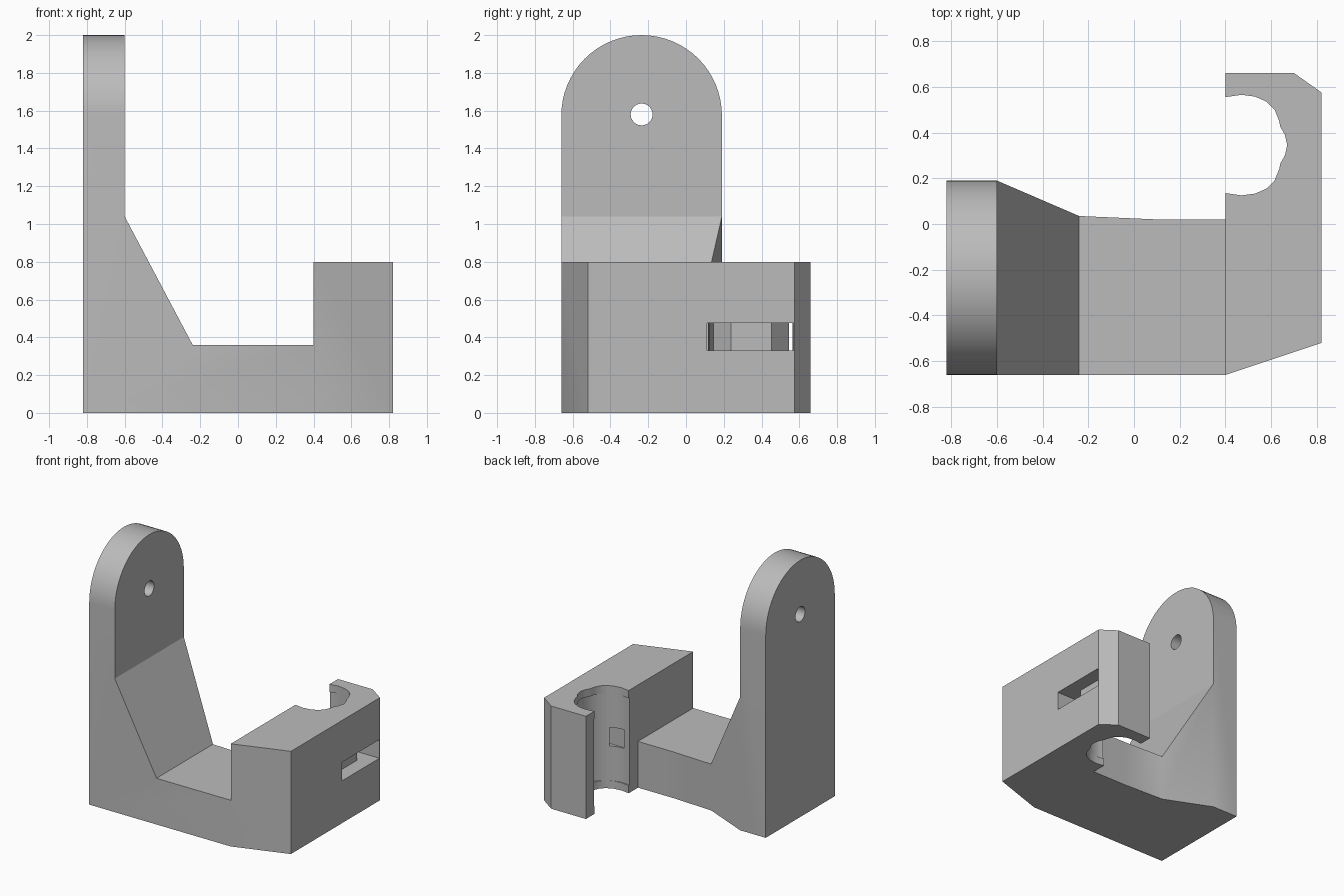
import bpy
import bmesh
from math import cos, sin, pi
from mathutils import Vector

cube = bpy.data.objects.get("Cube")
if cube:
    bpy.data.objects.remove(cube, do_unlink=True)

grey = bpy.data.materials.new("plain grey")
grey.use_nodes = True
grey.diffuse_color = (0.5, 0.5, 0.5, 1)
grey.node_tree.nodes["Principled BSDF"].inputs["Base Color"].default_value = (0.5, 0.5, 0.5, 1)


def prism(name, outline, axis, low, high):
    """Extrude a 2D outline along an axis from low to high."""
    place = {
        "x": lambda a, b, h: Vector((h, a, b)),
        "y": lambda a, b, h: Vector((a, h, b)),
        "z": lambda a, b, h: Vector((a, b, h)),
    }[axis]
    bm = bmesh.new()
    face = bm.faces.new([bm.verts.new(place(a, b, low)) for a, b in outline])
    grown = bmesh.ops.extrude_face_region(bm, geom=[face])["geom"]
    shift = place(0, 0, high - low)
    bmesh.ops.translate(bm, vec=shift, verts=[v for v in grown if isinstance(v, bmesh.types.BMVert)])
    bmesh.ops.recalc_face_normals(bm, faces=bm.faces)
    mesh = bpy.data.meshes.new(name)
    bm.to_mesh(mesh)
    bm.free()
    mesh.materials.append(grey)
    obj = bpy.data.objects.new(name, mesh)
    bpy.context.collection.objects.link(obj)
    return obj


def arc(cx, cy, r, start, end, steps):
    angles = [start + (end - start) * i / steps for i in range(steps + 1)]
    return [(cx + r * cos(t), cy + r * sin(t)) for t in angles]


def circle(cx, cy, r, sides):
    return arc(cx, cy, r, 0, 2 * pi, sides)[:-1]


def combine(body, tool, operation):
    mod = body.modifiers.new(tool.name, "BOOLEAN")
    mod.operation = operation
    mod.solver = "EXACT"
    mod.object = tool
    bpy.ops.object.select_all(action="DESELECT")
    bpy.context.view_layer.objects.active = body
    body.select_set(True)
    bpy.ops.object.modifier_apply(modifier=mod.name)
    bpy.data.objects.remove(tool, do_unlink=True)


# Bracket plan: upright, tapered web, base and clamp block
plan = [(-0.82, -0.66), (0.4, -0.66), (0.82, -0.52), (0.82, 0.575), (0.7, 0.66),
        (0.4, 0.66), (0.4, 0.02), (0.1, 0.02), (-0.24, 0.035), (-0.6, 0.19), (-0.82, 0.19)]
bracket = prism("bracket", plan, "z", 0, 2.2)

# Stepped front silhouette
steps = [(-1, -0.2), (1, -0.2), (1, 0.8), (0.4, 0.8), (0.4, 0.36),
         (-0.24, 0.36), (-0.6, 1.04), (-0.6, 2.1), (-1, 2.1)]
combine(bracket, prism("front_silhouette", steps, "y", -1, 1), "INTERSECT")

# Rounded head of the upright
mid_y, head_z = -0.235, 1.575
head = [(-0.9, -0.3), (0.9, -0.3), (0.9, head_z)]
head += arc(mid_y, head_z, 0.425, 0, pi, 32) + [(-0.9, head_z)]
combine(bracket, prism("head_silhouette", head, "x", -1.1, 1.1), "INTERSECT")

# Bolt hole through the upright
combine(bracket, prism("bolt_hole", circle(mid_y, 1.58, 0.058, 24), "x", -1, -0.4), "DIFFERENCE")

# Clamp pocket: lipped opening over the full height, rounder seat between the lips
centre_y = 0.345
half = [(0.3, 0.21), (0.4, 0.21), (0.47, 0.22), (0.53, 0.212), (0.58, 0.19), (0.615, 0.155),
        (0.635, 0.105), (0.64, 0.08), (0.66, 0.045), (0.67, 0)]
opening = [(x, centre_y - y) for x, y in half] + [(x, centre_y + y) for x, y in half[-2::-1]]
combine(bracket, prism("pocket_opening", opening, "z", -0.1, 1), "DIFFERENCE")
combine(bracket, prism("pocket_seat", circle(0.455, centre_y, 0.226, 40), "z", 0.06, 0.74), "DIFFERENCE")

# Strap slot wrapping round the back of the pocket
side = [(1, 0.235), (0.45, 0.235), (0.45, 0.2), (0.6, 0.2), (0.71, 0.107)]
slot = [(x, centre_y - y) for x, y in side] + [(x, centre_y + y) for x, y in reversed(side)]
slot[-1] = (1, 0.57)
slot[-2] = (0.45, 0.57)
combine(bracket, prism("strap_slot", slot, "z", 0.33, 0.475), "DIFFERENCE")

bpy.ops.object.shade_smooth_by_angle(angle=pi / 7)
